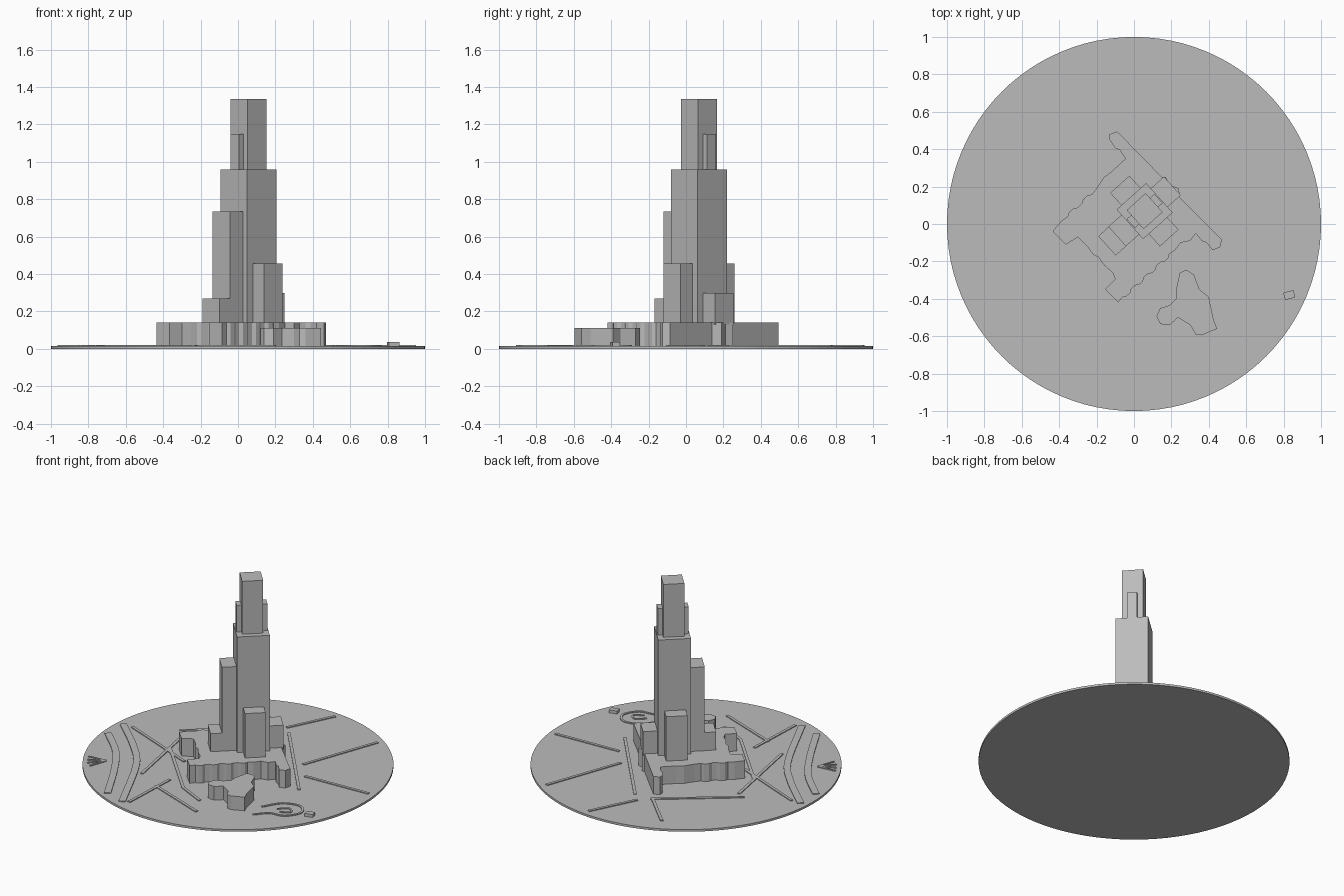
import bpy, bmesh, math
from mathutils import Vector, Matrix

cube = bpy.data.objects.get("Cube")
if cube:
    bpy.data.objects.remove(cube, do_unlink=True)

grey = bpy.data.materials.new("stone_grey")
grey.use_nodes = True
grey.diffuse_color = (0.5, 0.5, 0.5, 1)
grey.node_tree.nodes["Principled BSDF"].inputs["Base Color"].default_value = (0.5, 0.5, 0.5, 1)

GROUND, ROAD_TOP = 0.015, 0.021
CENTRE, TURN = Vector((0.057, 0.069)), math.radians(42)


def finish(name, bm):
    bmesh.ops.recalc_face_normals(bm, faces=bm.faces)
    mesh = bpy.data.meshes.new(name)
    bm.to_mesh(mesh)
    bm.free()
    mesh.materials.append(grey)
    obj = bpy.data.objects.new(name, mesh)
    bpy.context.scene.collection.objects.link(obj)
    return obj


def prism(name, outline, bottom, top):
    bm = bmesh.new()
    face = bm.faces.new([bm.verts.new((p[0], p[1], bottom)) for p in outline])
    walls = bmesh.ops.extrude_face_region(bm, geom=[face])["geom"]
    bmesh.ops.translate(bm, vec=(0, 0, top - bottom),
                        verts=[g for g in walls if isinstance(g, bmesh.types.BMVert)])
    return finish(name, bm)


def block(name, u0, u1, v0, v1, bottom, top, centre=CENTRE, turn=TURN):
    """Box given in a turned frame around a centre."""
    rot = Matrix.Rotation(turn, 2)
    corners = [centre + rot @ Vector(c) for c in ((u0, v0), (u1, v0), (u1, v1), (u0, v1))]
    return prism(name, corners, bottom, top)


def scallop(outline, step=0.045, depth=0.012):
    """Break the long sides into shallow bays, leaving the north-east fronts straight."""
    result = []
    pts = [Vector(p) for p in outline]
    for a, b in zip(pts, pts[1:] + pts[:1]):
        result.append(a)
        d = b - a
        normal = Vector((-d.y, d.x)).normalized()
        if d.length < 0.12 or (normal.x > 0.3 and normal.y > 0.3):
            continue
        n = int(d.length / step)
        for i in range(1, n):
            shift = depth / 2 * (1 if i % 2 else -1)
            for t in (i - 0.2, i + 0.2):
                result.append(a + d * (t / n) + normal * (shift if t > i else -shift))
    return result


def smooth_path(points, cuts=5):
    """Flowing path through the given points."""
    p = [Vector(q) for q in points]
    p = [2 * p[0] - p[1]] + p + [2 * p[-1] - p[-2]]
    out = []
    for a, b, c, d in zip(p, p[1:], p[2:], p[3:]):
        for i in range(cuts):
            t = i / cuts
            out.append(b + (c - a) * t / 2 + (2 * a - 5 * b + 4 * c - d) * t * t / 2
                       + (3 * b - a - 3 * c + d) * t ** 3 / 2)
    return out + [p[-2]]


def ribbon(name, points, width, curved=False):
    path = smooth_path(points) if curved else [Vector(p) for p in points]
    path = [p if p.length < 0.97 else p.normalized() * 0.97 for p in path]
    left, right = [], []
    for i, p in enumerate(path):
        d = (path[min(i + 1, len(path) - 1)] - path[max(i - 1, 0)]).normalized()
        side = Vector((-d.y, d.x)) * width / 2
        left.append(p + side)
        right.append(p - side)
    bm = bmesh.new()
    rows = [[bm.verts.new((q.x, q.y, z)) for q, z in
             ((l, GROUND - 0.004), (l, ROAD_TOP), (r, ROAD_TOP), (r, GROUND - 0.004))]
            for l, r in zip(left, right)]
    for a, b in zip(rows, rows[1:]):
        for k in range(4):
            bm.faces.new((a[k], a[(k + 1) % 4], b[(k + 1) % 4], b[k]))
    bm.faces.new(rows[0])
    bm.faces.new(rows[-1])
    return finish(name, bm)


# Round ground plate
bm = bmesh.new()
bmesh.ops.create_cone(bm, cap_ends=True, segments=96, radius1=1, radius2=1, depth=GROUND,
                      matrix=Matrix.Translation((0, 0, GROUND / 2)))
finish("ground_disc", bm)

# Low podium with projecting arms
podium = [(-.13, .45), (-.13, .48), (-.09, .495), (.15, .25), (.17, .25), (.19, .21), (.24, .19),
          (.245, .14), (.47, -.085), (.46, -.125), (.42, -.14), (.33, -.05), (.30, -.09),
          (.25, -.10), (.22, -.14), (-.085, -.42), (-.155, -.35), (-.10, -.295), (-.115, -.26),
          (-.16, -.22), (-.25, -.12), (-.30, -.07), (-.365, -.11), (-.435, -.04), (-.39, .015),
          (-.2, .19), (-.16, .25), (-.12, .28), (-.045, .35)]
prism("podium", scallop(podium), 0.01, 0.14)

# Stepped tower: shaft, crown, fins and wings
block("tower_shaft", -.106, .106, -.106, .106, 0.13, 0.96)
block("tower_crown", -.068, .068, -.068, .068, 0.95, 1.335)
block("south_west_fin", -.1, -.06, -.0325, .0325, 0.95, 1.15)
block("north_east_fin", .06, .1, -.0325, .0325, 0.95, 1.15)
block("south_west_wing", -.2, -.1, -.073, .068, 0.13, 0.735)
block("south_west_step", -.274, -.195, -.073, .066, 0.13, 0.268)
block("south_east_wing", -.066, .068, -.195, -.1, 0.13, 0.455)
block("north_west_wing", -.072, .066, .1, .195, 0.13, 0.455)
block("north_east_wing", .1, .2, -.066, .068, 0.13, 0.298)

# Free-form annex and small hut
annex = [(.245, -.26), (.28, -.245), (.32, -.27), (.35, -.35), (.40, -.39), (.425, -.51),
         (.445, -.56), (.36, -.595), (.33, -.59), (.30, -.54), (.235, -.50), (.19, -.54),
         (.14, -.535), (.12, -.495), (.14, -.45), (.19, -.435), (.225, -.40), (.225, -.35)]
prism("annex", annex, 0.01, 0.112)
block("hut", -.028, .028, -.02, .02, 0.01, 0.036, Vector((.83, -.38)), math.radians(15))

# Broad curving avenues
for i, path in enumerate([[(-.95, -.1), (-.75, -.3), (-.6, -.53), (-.43, -.85)],
                          [(-.95, .07), (-.7, -.17), (-.52, -.4), (-.28, -.9)]]):
    ribbon(f"curved_avenue_{i}", path, 0.045, True)

# Straight streets
streets = [[(-.88, .07), (-.3, -.17)], [(-.42, -.48), (-.54, .18)], [(-.24, -.58), (.2, -.75)],
           [(.0, .57), (.55, -.1)], [(.35, .23), (.55, .78)], [(-.06, .63), (.1, .95)],
           [(.46, .09), (.95, .11)], [(-.12, .55), (-.37, .8)], [(-.22, -.45), (-.24, -.88)],
           [(-.5, -.05), (-.08, -.5)], [(-.6, .2), (-.12, .57)], [(-.08, -.5), (.12, -.6)]]
for i, path in enumerate(streets):
    ribbon(f"street_{i}", path, 0.02)

# Fan of short paths at the edge
for i in range(4):
    a = math.radians(185 + 22 * i)
    hub = Vector((-.72, -.45))
    ribbon(f"fan_path_{i}", [hub, hub + Vector((math.cos(a), math.sin(a))) * 0.13], 0.012)

# Winding garden paths near the hut
ribbon("garden_path_outer", [(.5, -.45), (.58, -.33), (.7, -.3), (.76, -.38), (.7, -.48),
                             (.6, -.5), (.52, -.58)], 0.015, True)
ribbon("garden_path_inner", [(.6, -.42), (.66, -.37), (.7, -.41), (.64, -.45)], 0.012, True)
